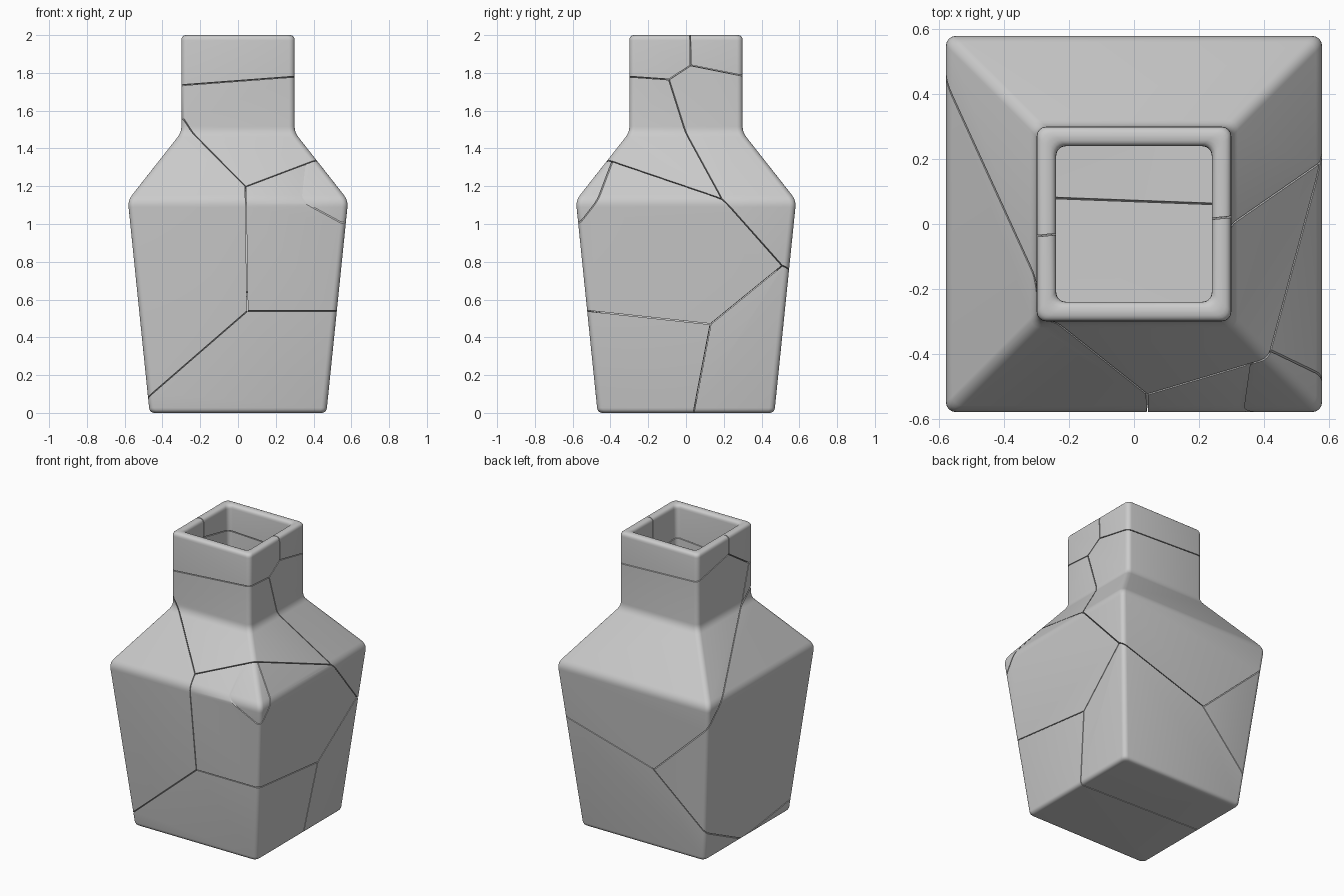
import bpy, bmesh, math
from mathutils import Vector

if "Cube" in bpy.data.objects:
    bpy.data.objects.remove(bpy.data.objects["Cube"])

GAP = 0.0025  # half the width of a crack


def new_object(name, bm):
    bmesh.ops.recalc_face_normals(bm, faces=bm.faces)
    me = bpy.data.meshes.new(name)
    bm.to_mesh(me)
    bm.free()
    ob = bpy.data.objects.new(name, me)
    bpy.context.collection.objects.link(ob)
    return ob


def fillet(pts, n=5):
    """Round the corners of an open (half width, z, radius) profile."""
    out = []
    for i in range(1, len(pts) - 1):
        p = Vector(pts[i][:2])
        a = (Vector(pts[i - 1][:2]) - p).normalized()
        b = (Vector(pts[i + 1][:2]) - p).normalized()
        t = pts[i][2] / math.tan(a.angle(b) / 2)
        p0, p1 = p + a * t, p + b * t
        for k in range(n + 1):
            u = k / n
            out.append(p0 * (1 - u) ** 2 + p * 2 * u * (1 - u) + p1 * u * u)
    return out


def rounded_square(h, z, r=0.03, n=4):
    ring = []
    for q, (sx, sy) in enumerate([(1, 1), (-1, 1), (-1, -1), (1, -1)]):
        for k in range(n + 1):
            a = math.pi / 2 * (q + k / n)
            ring.append((sx * (h - r) + r * math.cos(a), sy * (h - r) + r * math.sin(a), z))
    return ring


# Whole hollow vase: outside from the base up, over the rim, inside down
profile = fillet([(0, 0, 0), (0.468, 0, 0.03), (0.583, 1.125, 0.09), (0.3, 1.485, 0.09),
                  (0.3, 2, 0.028), (0.24, 2, 0.028), (0.24, 1.463, 0.06),
                  (0.518, 1.11, 0.06), (0.412, 0.07, 0.02), (0, 0.07, 0)])
bm = bmesh.new()
rings = [[bm.verts.new(c) for c in rounded_square(p.x, p.y)] for p in profile]
for lo, hi in zip(rings, rings[1:]):
    for i in range(len(lo)):
        j = (i + 1) % len(lo)
        bm.faces.new((lo[i], lo[j], hi[j], hi[i]))
bm.faces.new(rings[0])
bm.faces.new(rings[-1])
vase = new_object("vase_whole", bm)

# Shards: a point inside each one
shards = {
    "rim_front": (0, -.25, 1.9), "rim_back": (0, .25, 1.9), "neck": (.1, -.25, 1.5),
    "left_side": (-.4, -.3, .8), "back_shoulder": (0, .4, 1.2), "right_side": (.4, -.2, .8),
    "corner_chip": (.5, -.5, 1.13), "base_front": (.1, -.3, .2), "base_back": (.1, .4, .3),
}

# Shared crack junctions
front_mid = (.04, -.52, 1.195)
front_low = (.05, -.523, .54)
neck_r = (.3, -.09, 1.765)
rim_r = (.3, .025, 1.84)
rim_l = (-.3, -.035, 1.877)
right_mid = (.57, .19, 1.13)
right_back = (.55, .51, .78)
right_low = (.515, .13, .47)
back_mid = (-.13, .535, .56)
left_low = (-.465, .06, .005)
neck_plane = (front_mid, (.41, -.4, 1.33), right_mid)

# Crack planes: shard on one side, shard on the other, three points
cracks = [
    ("rim_front", "rim_back", (rim_l, rim_r, (.3, .022, 2))),
    ("rim_front", "neck", ((-.3, -.3, 1.735), (.3, -.3, 1.78), neck_r)),
    ("rim_front", "back_shoulder", (neck_r, rim_r, rim_l)),
    ("rim_back", "back_shoulder", (rim_r, (.3, .3, 1.785), (-.3, .3, 1.81))),
    ("neck", "back_shoulder", (neck_r, (.3, 0, 1.48), (-.3, -.255, 1.733))),
    ("neck", "left_side", (front_mid, (-.24, -.3, 1.48), (-.3, -.3, 1.58))),
    ("neck", "right_side", neck_plane),
    ("neck", "corner_chip", neck_plane),
    ("left_side", "back_shoulder", ((-.3, -.17, 1.48), (-.575, .46, 1.1), back_mid)),
    ("left_side", "right_side", (front_mid, front_low, (.04, 0, 1.2))),
    ("left_side", "base_front", (front_low, (-.48, -.475, .08), left_low)),
    ("left_side", "base_back", (back_mid, (-.49, .49, .21), left_low)),
    ("right_side", "back_shoulder", (right_mid, right_back, (0, .1, .87))),
    ("right_side", "base_back", (right_back, right_low, (0, .15, .472))),
    ("right_side", "base_front", (front_low, (.52, -.52, .54), right_low)),
    ("right_side", "corner_chip", ((.36, -.58, 1.11), (.56, -.57, 1.0), (.4, -.4, 1.33))),
    ("base_back", "back_shoulder", (right_back, (.55, .55, .765), back_mid)),
    ("base_front", "base_back", ((.47, .04, 0), (-.47, .075, 0), right_low)),
]

# Cut a block down to each shard's cell, then keep that part of the vase
for name, inside in shards.items():
    bm = bmesh.new()
    bmesh.ops.create_cube(bm, size=6)
    for a, b, (p, q, r) in cracks:
        if name not in (a, b):
            continue
        p, q, r = Vector(p), Vector(q), Vector(r)
        n = (q - p).cross(r - p).normalized()
        if n.dot(Vector(shards[a]) - p) > 0:
            n = -n                      # now points from a to b
        if name == b:
            n = -n                      # always points out of this shard
        bmesh.ops.bisect_plane(bm, geom=bm.verts[:] + bm.edges[:] + bm.faces[:],
                               plane_co=p - n * GAP, plane_no=n, clear_outer=True)
        bmesh.ops.holes_fill(bm, edges=bm.edges[:])
    cell = new_object(name + "_cell", bm)
    cell.hide_render = True

    shard = bpy.data.objects.new(name, vase.data.copy())
    bpy.context.collection.objects.link(shard)
    mod = shard.modifiers.new("cut", 'BOOLEAN')
    mod.operation, mod.solver, mod.object = 'INTERSECT', 'EXACT', cell
    bpy.ops.object.select_all(action='DESELECT')
    bpy.context.view_layer.objects.active = shard
    shard.select_set(True)
    bpy.ops.object.modifier_apply(modifier="cut")
    bpy.ops.object.shade_smooth_by_angle(angle=math.radians(30))
    bpy.data.objects.remove(cell)

bpy.data.objects.remove(vase)
